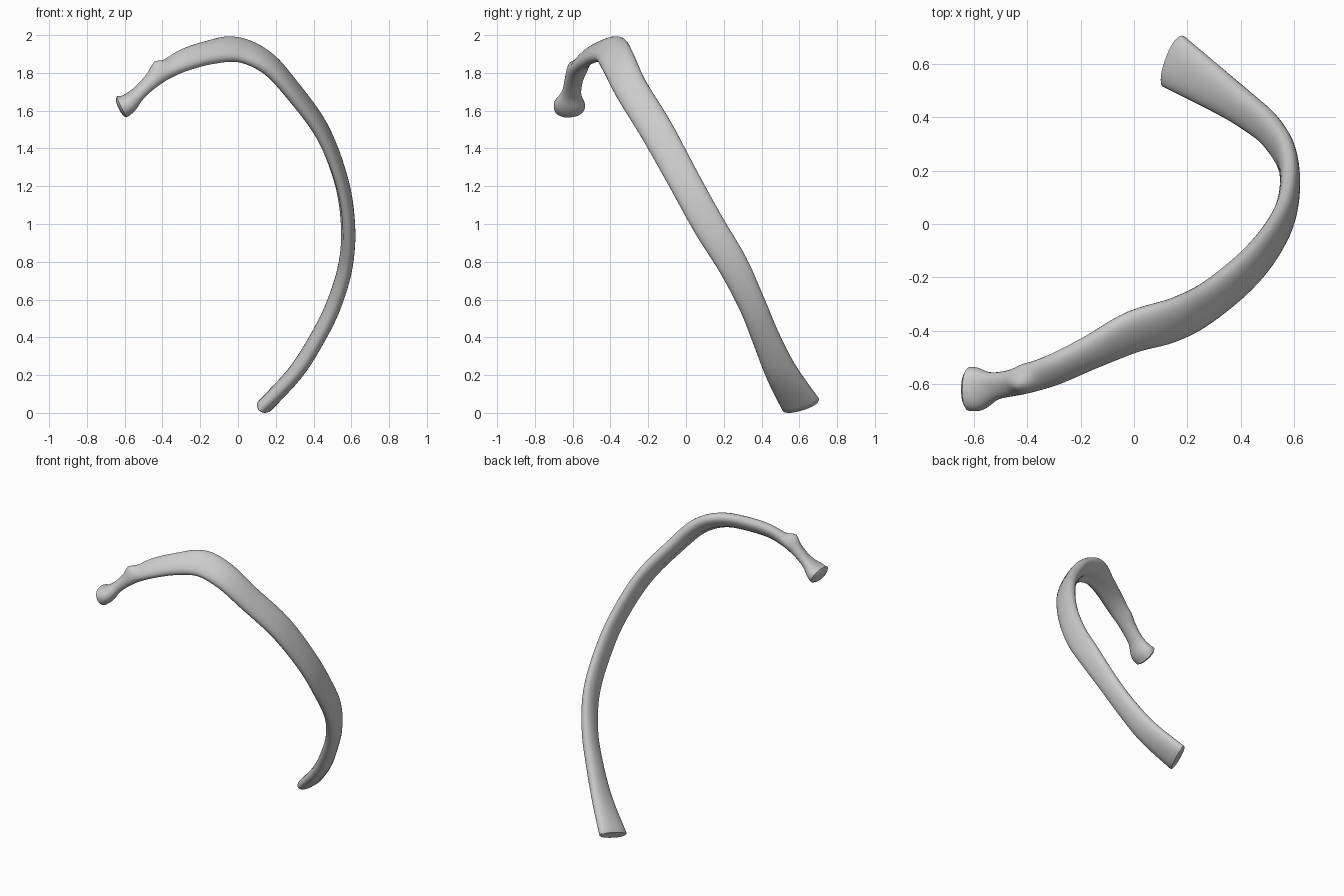
import bpy, bmesh, math
from mathutils import Vector

if "Cube" in bpy.data.objects:
    bpy.data.objects.remove(bpy.data.objects["Cube"])

# Stations along the rib: x, y, z, half width, half thickness, width angle (deg from +y to +z)
STATIONS = [
    (-.615, -.617, 1.625, .082, .062, 5),
    (-.580, -.617, 1.645, .080, .052, 8),
    (-.520, -.606, 1.703, .052, .036, 20),
    (-.430, -.588, 1.785, .052, .040, 35),
    (-.300, -.545, 1.865, .066, .040, 45),
    (-.150, -.475, 1.913, .075, .042, 42),
    (.000, -.402, 1.928, .092, .043, 36),
    (.150, -.358, 1.860, .092, .045, 32),
    (.280, -.290, 1.720, .088, .044, 30),
    (.440, -.155, 1.500, .088, .041, 30),
    (.545, -.010, 1.235, .084, .038, 30),
    (.582, .120, 1.000, .084, .038, 30),
    (.570, .248, .790, .080, .038, 28),
    (.508, .350, .580, .072, .040, 22),
    (.420, .424, .400, .074, .041, 14),
    (.305, .505, .220, .086, .042, 6),
    (.147, .608, .048, .106, .042, -4),
]
SIDES, STEPS = 28, 6
# Local swellings: centre, push, radius
BUMPS = [((-.425, -.60, 1.83), (-.012, -.008, .034), .042),
         ((-.405, -.555, 1.81), (0, .012, .012), .035)]


def spline(i, t):
    p = [STATIONS[min(max(k, 0), len(STATIONS) - 1)] for k in range(i - 1, i + 3)]
    return [.5 * (2*b + (c-a)*t + (2*a-5*b+4*c-d)*t*t + (3*b-a-3*c+d)*t**3)
            for a, b, c, d in zip(*p)]


samples = [spline(i, s / STEPS) for i in range(len(STATIONS) - 1) for s in range(STEPS)]
samples.append(list(STATIONS[-1]))
centres = [Vector(s[:3]) for s in samples]
last = len(samples) - 1
bm = bmesh.new()


def ring(k, scale=1.0, shift=0.0):
    """One flattened oval section, grooved on the inner face near its lower edge."""
    tangent = (centres[min(k + 1, last)] - centres[max(k - 1, 0)]).normalized()
    a, b, ang = samples[k][3], samples[k][4], math.radians(samples[k][5])
    w = Vector((0, math.cos(ang), math.sin(ang)))
    w = (w - tangent * w.dot(tangent)).normalized()
    n = tangent.cross(w)
    u = k / last
    groove = .32 * max(0, math.sin(math.pi * min(1, max(0, (u - .2) / .6))))
    verts = []
    for j in range(SIDES):
        th = 2 * math.pi * j / SIDES
        c, s = math.cos(th), math.sin(th)
        c, s = (math.copysign(abs(v) ** .9, v) for v in (c, s))
        if s < 0:
            s *= 1 - groove * math.exp(-((c + .45) / .3) ** 2)
        p = centres[k] + (w * a * c + n * b * s) * scale + tangent * shift
        for q, push, r in BUMPS:
            p = p + Vector(push) * math.exp(-(p - Vector(q)).length_squared / r ** 2)
        verts.append(bm.verts.new(p))
    return verts


# Rounded head, swept shaft, blunt cut front end
rings = [ring(0, .45, -.017), ring(0, .8, -.011)]
rings += [ring(k) for k in range(last + 1)]
rings += [ring(last, .93, .006)]
for r0, r1 in zip(rings, rings[1:]):
    for j in range(SIDES):
        m = (j + 1) % SIDES
        bm.faces.new((r0[j], r0[m], r1[m], r1[j]))
bm.faces.new(rings[0])
bm.faces.new(rings[-1])
bmesh.ops.recalc_face_normals(bm, faces=bm.faces)

# Set the lowest point on the ground
low = min(v.co.z for v in bm.verts)
bmesh.ops.translate(bm, verts=bm.verts, vec=(0, 0, -low))

mesh = bpy.data.meshes.new("rib_bone")
bm.to_mesh(mesh)
bm.free()
rib = bpy.data.objects.new("rib_bone", mesh)
bpy.context.collection.objects.link(rib)
bpy.context.view_layer.objects.active = rib
rib.select_set(True)
bpy.ops.object.shade_smooth_by_angle(angle=math.radians(45))
